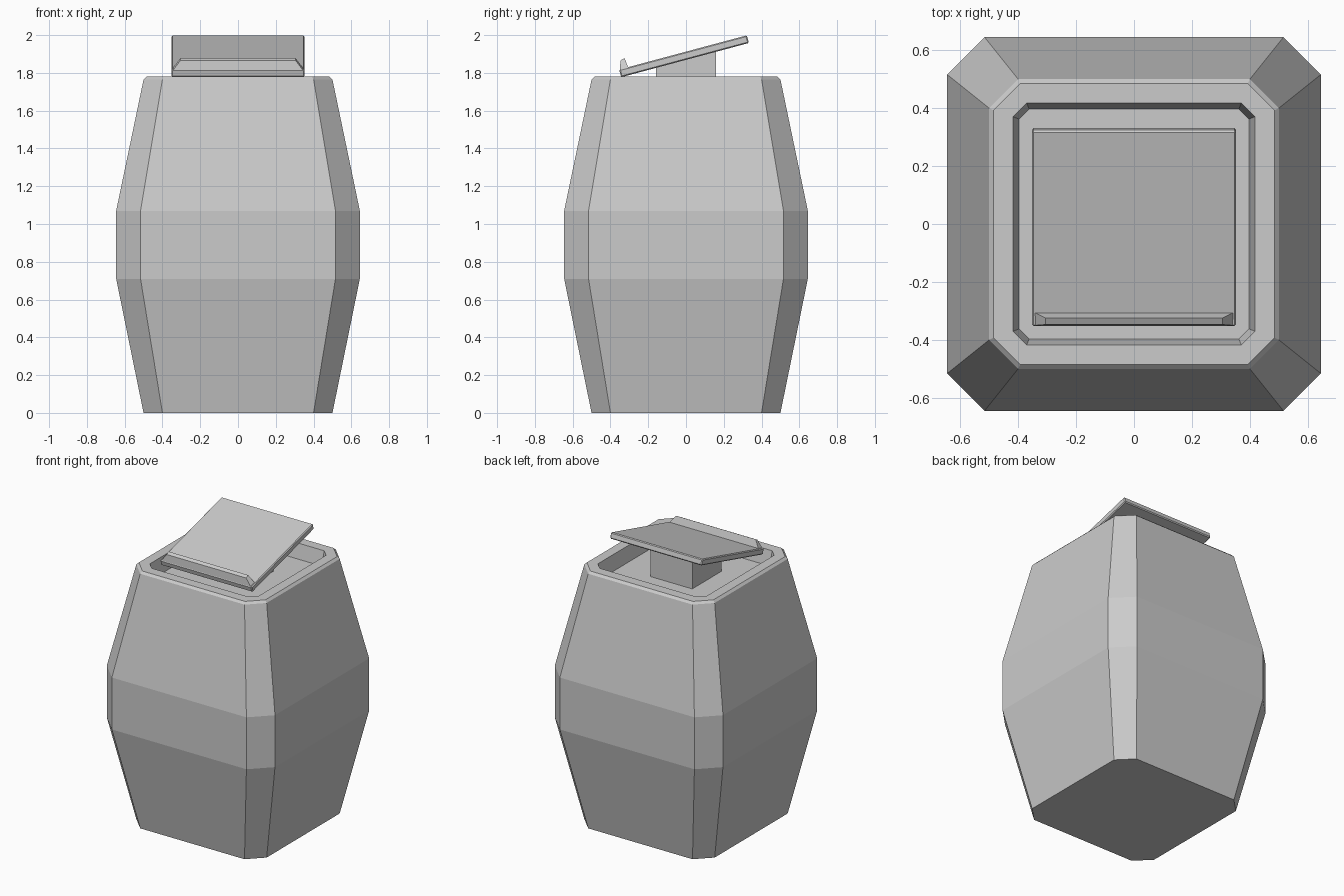
import bpy, bmesh
from math import radians

if "Cube" in bpy.data.objects:
    bpy.data.objects.remove(bpy.data.objects["Cube"])


def finish(name, bm):
    bmesh.ops.recalc_face_normals(bm, faces=bm.faces)
    mesh = bpy.data.meshes.new(name)
    bm.to_mesh(mesh)
    bm.free()
    obj = bpy.data.objects.new(name, mesh)
    bpy.context.collection.objects.link(obj)
    return obj


def loft(name, rings):
    """Bridge equal-length point rings and cap both ends."""
    bm = bmesh.new()
    loops = [[bm.verts.new(p) for p in ring] for ring in rings]
    n = len(loops[0])
    for a, b in zip(loops, loops[1:]):
        for i in range(n):
            j = (i + 1) % n
            bm.faces.new((a[i], a[j], b[j], b[i]))
    bm.faces.new(loops[0][::-1])
    bm.faces.new(loops[-1])
    return finish(name, bm)


def octagon(h, c, z):
    """Square of half-width h whose chamfers start at c."""
    return [(x, y, z) for x, y in ((h, -c), (h, c), (c, h), (-c, h),
                                   (-h, c), (-h, -c), (-c, -h), (c, -h))]


# Barrel-shaped body: outer wall, bevelled rim, then the recess in the top
sections = [(0.50, 0.40, 0), (0.645, 0.516, 0.71), (0.645, 0.516, 1.07),
            (0.50, 0.40, 1.765), (0.485, 0.393, 1.78),
            (0.417, 0.37, 1.78), (0.397, 0.362, 1.68)]
loft("body", [octagon(*s) for s in sections])

# Stem with a slanted top meeting the lid
s = 0.16
corners = [(-s, -s), (s, -s), (s, s), (-s, s)]
loft("lid_stem", [[(x, y, 1.675) for x, y in corners],
                  [(x, y, 1.885 + 0.268 * y) for x, y in corners]])

# Tilted lid plate
bm = bmesh.new()
bmesh.ops.create_cube(bm, size=1)
bmesh.ops.scale(bm, vec=(0.704, 0.70, 0.042), verts=bm.verts)
bmesh.ops.bevel(bm, geom=bm.edges[:], offset=0.006, segments=1, affect='EDGES')
lid = finish("lid_plate", bm)
lid.rotation_euler.x = radians(15)
lid.location = (0, -0.0105, 1.888)

# Tapered lip along the front edge of the lid
w, t = 0.343, 0.305
loft("lid_lip", [
    [(-w, -0.350, 1.815), (w, -0.350, 1.815), (w, -0.306, 1.828), (-w, -0.306, 1.828)],
    [(-t, -0.347, 1.866), (t, -0.347, 1.866), (t, -0.325, 1.878), (-t, -0.325, 1.878)]])
